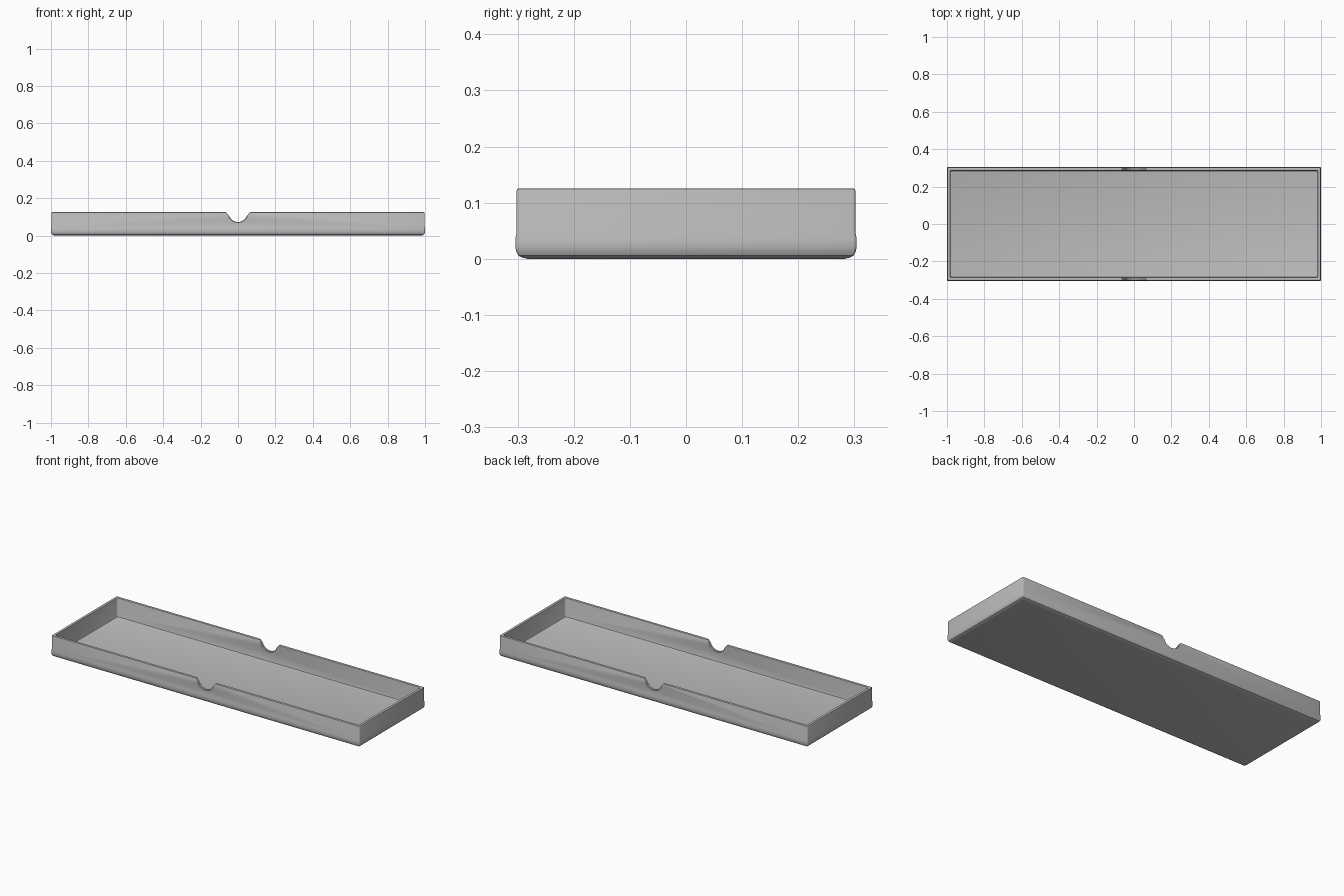
import bpy, bmesh
from math import sin, cos, pi, radians

if "Cube" in bpy.data.objects:
    bpy.data.objects.remove(bpy.data.objects["Cube"])

grey = bpy.data.materials.new("plain grey")
grey.use_nodes = True
colour = (0.5, 0.5, 0.5, 1)
grey.diffuse_color = colour
grey.node_tree.nodes["Principled BSDF"].inputs["Base Color"].default_value = colour


def loft(name, rings):
    """Skin a stack of equal-length point rings and cap both ends."""
    bm = bmesh.new()
    loops = [[bm.verts.new(p) for p in ring] for ring in rings]
    n = len(loops[0])
    for a, b in zip(loops, loops[1:]):
        for i in range(n):
            j = (i + 1) % n
            bm.faces.new((a[i], a[j], b[j], b[i]))
    bm.faces.new(loops[0][::-1])
    bm.faces.new(loops[-1])
    bmesh.ops.recalc_face_normals(bm, faces=bm.faces)
    mesh = bpy.data.meshes.new(name)
    bm.to_mesh(mesh)
    bm.free()
    mesh.materials.append(grey)
    obj = bpy.data.objects.new(name, mesh)
    bpy.context.collection.objects.link(obj)
    return obj


def rounded_rect(inset, z, radius=0.005, steps=3):
    """Rectangular ring, inset from the widest outline."""
    hx, hy = 1.0 - inset - radius, 0.304 - inset - radius
    points = []
    for k, (sx, sy) in enumerate(((1, 1), (-1, 1), (-1, -1), (1, -1))):
        for s in range(steps + 1):
            a = (k + s / steps) * pi / 2
            points.append((sx * hx + radius * cos(a), sy * hy + radius * sin(a), z))
    return points


# Tray shell: wall section from underside, over the rim, to the floor
section = [(0.021, 0), (0.012, 0.002), (0.005, 0.006), (0.001, 0.014), (0, 0.022),
           (0, 0.038), (0.002, 0.045), (0.002, 0.121), (0.003, 0.124), (0.005, 0.125),
           (0.015, 0.125), (0.017, 0.124), (0.018, 0.121), (0.018, 0.021),
           (0.020, 0.016), (0.025, 0.014)]
tray = loft("tray", [rounded_rect(*p) for p in section])

# Finger notch: round bottom with softened shoulders, slightly flared at the wall faces
half = [(0.075, 0.16), (0.066, 0.126), (0.061, 0.123), (0.057, 0.117)]
half += [(0.051 * cos(a), 0.124 - 0.051 * sin(a))
         for a in (radians(20 + 10 * i) for i in range(7))]
outline = half + [(0, 0.073)] + [(-x, z) for x, z in reversed(half)]


def notch_ring(y, flare):
    return [(x * (1 + flare), y, z - 0.05 * flare) for x, z in outline]


for side, name in ((-1, "front_notch"), (1, "back_notch")):
    stations = [(0.26, 0.06), (0.286, 0.06), (0.289, 0), (0.299, 0), (0.302, 0.06), (0.33, 0.06)]
    cutter = loft(name, [notch_ring(side * y, f) for y, f in stations])
    cutter.hide_render = True
    mod = tray.modifiers.new(name, 'BOOLEAN')
    mod.operation, mod.solver, mod.object = 'DIFFERENCE', 'EXACT', cutter
    bpy.context.view_layer.objects.active = tray
    bpy.ops.object.modifier_apply(modifier=name)
    bpy.data.objects.remove(cutter)

bpy.ops.object.select_all(action='DESELECT')
tray.select_set(True)
bpy.context.view_layer.objects.active = tray
bpy.ops.object.shade_smooth_by_angle(angle=radians(30))
